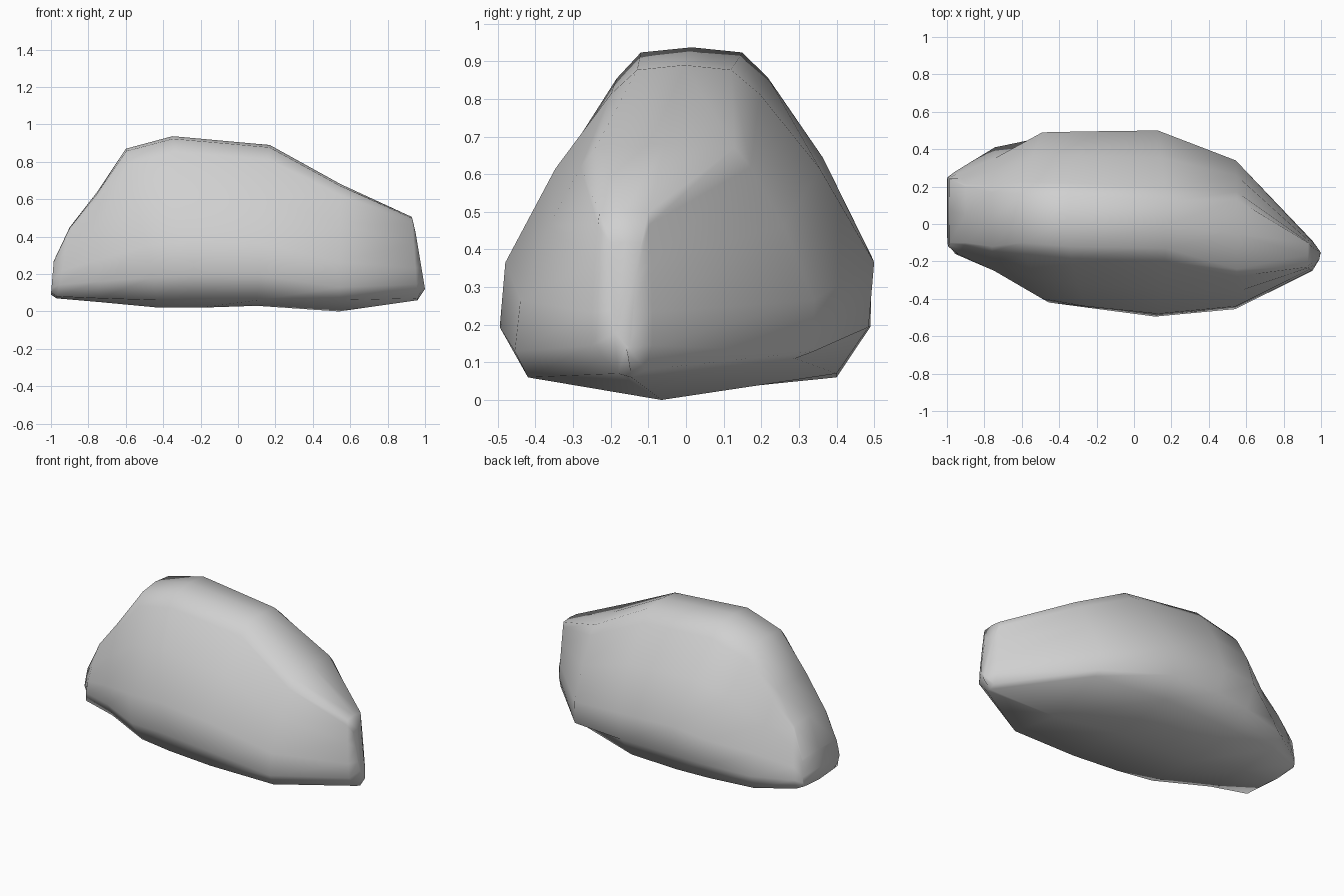
import bpy
import bmesh

cube = bpy.data.objects.get("Cube")
if cube:
    bpy.data.objects.remove(cube, do_unlink=True)

# One flat stone colour
stone = bpy.data.materials.new("stone_grey")
stone.use_nodes = True
grey = (0.63, 0.63, 0.63, 1)
stone.diffuse_color = grey
shader = stone.node_tree.nodes["Principled BSDF"]
shader.inputs["Base Color"].default_value = grey
shader.inputs["Roughness"].default_value = 0.9

# Slices along the rock, each with:
#   span:  x at base, x at top, base z, top z
#   front: rim z, then y at rim, low belly, mid belly, ridge edge
#   back:  the same for the back
slices = [
    ((-1, -0.985, 0.09, 0.27), (0.1, -0.06, -0.1, -0.12, -0.1), (0.1, 0.24, 0.25, 0.25, 0.24)),
    ((-0.97, -0.9, 0.07, 0.45), (0.08, -0.14, -0.16, -0.16, -0.1), (0.09, 0.27, 0.28, 0.27, 0.2)),
    ((-0.74, -0.76, 0.05, 0.63), (0.07, -0.2, -0.25, -0.25, -0.12), (0.07, 0.37, 0.41, 0.35, 0.17)),
    ((-0.42, -0.6, 0.02, 0.87), (0.06, -0.35, -0.42, -0.4, -0.1), (0.06, 0.39, 0.47, 0.49, 0.16)),
    ((-0.2, -0.35, 0.02, 0.937), (0.06, -0.39, -0.45, -0.44, -0.12), (0.06, 0.4, 0.49, 0.495, 0.15)),
    ((0.1, 0.17, 0.03, 0.89), (0.06, -0.42, -0.495, -0.48, -0.13), (0.07, 0.4, 0.485, 0.5, 0.12)),
    ((0.54, 0.55, 0, 0.68), (0.06, -0.42, -0.455, -0.44, -0.24), (0.11, 0.29, 0.34, 0.34, 0.13)),
    ((0.96, 0.93, 0.06, 0.505), (0.07, -0.18, -0.25, -0.25, -0.23), (0.08, -0.11, -0.09, -0.09, -0.1)),
    ((1, 0.95, 0.12, 0.42), (0.14, -0.16, -0.19, -0.2, -0.2), (0.14, -0.15, -0.14, -0.14, -0.12)),
]


def side_points(base, top, rim_z, rim, low, mid, ridge):
    """Outline of one side from rim to ridge as (y, share of height)."""
    return [(rim, (rim_z - base) / (top - base)),
            (low, 0.19),
            (mid, 0.39),
            (ridge + (mid - ridge) * 0.62, 0.68),
            (ridge + (mid - ridge) * 0.2, 0.91),
            (ridge, 0.985)]


def add_slice(bm, span, front, back):
    """Make one closed ring: base middle, up the front, down the back."""
    x_base, x_top, base, top = span
    outline = [((front[1] + back[1]) / 2, 0)]
    outline += side_points(base, top, *front)
    outline += [((front[-1] + back[-1]) / 2, 1)]
    outline += reversed(side_points(base, top, *back))
    return [bm.verts.new((x_base + (x_top - x_base) * h, y, base + (top - base) * h))
            for y, h in outline]


# Loft the slices into the boulder
bm = bmesh.new()
rings = [add_slice(bm, *values) for values in slices]
for a, b in zip(rings, rings[1:]):
    for i in range(len(a)):
        j = (i + 1) % len(a)
        bm.faces.new((a[i], a[j], b[j], b[i]))
bm.faces.new(rings[0])
bm.faces.new(rings[-1])
bmesh.ops.recalc_face_normals(bm, faces=bm.faces[:])

mesh = bpy.data.meshes.new("boulder")
bm.to_mesh(mesh)
bm.free()
mesh.materials.append(stone)
boulder = bpy.data.objects.new("boulder", mesh)
bpy.context.collection.objects.link(boulder)

# Soft shading with only the sharpest edges kept
bpy.context.view_layer.objects.active = boulder
boulder.select_set(True)
bpy.ops.object.shade_smooth_by_angle(angle=1.2)
